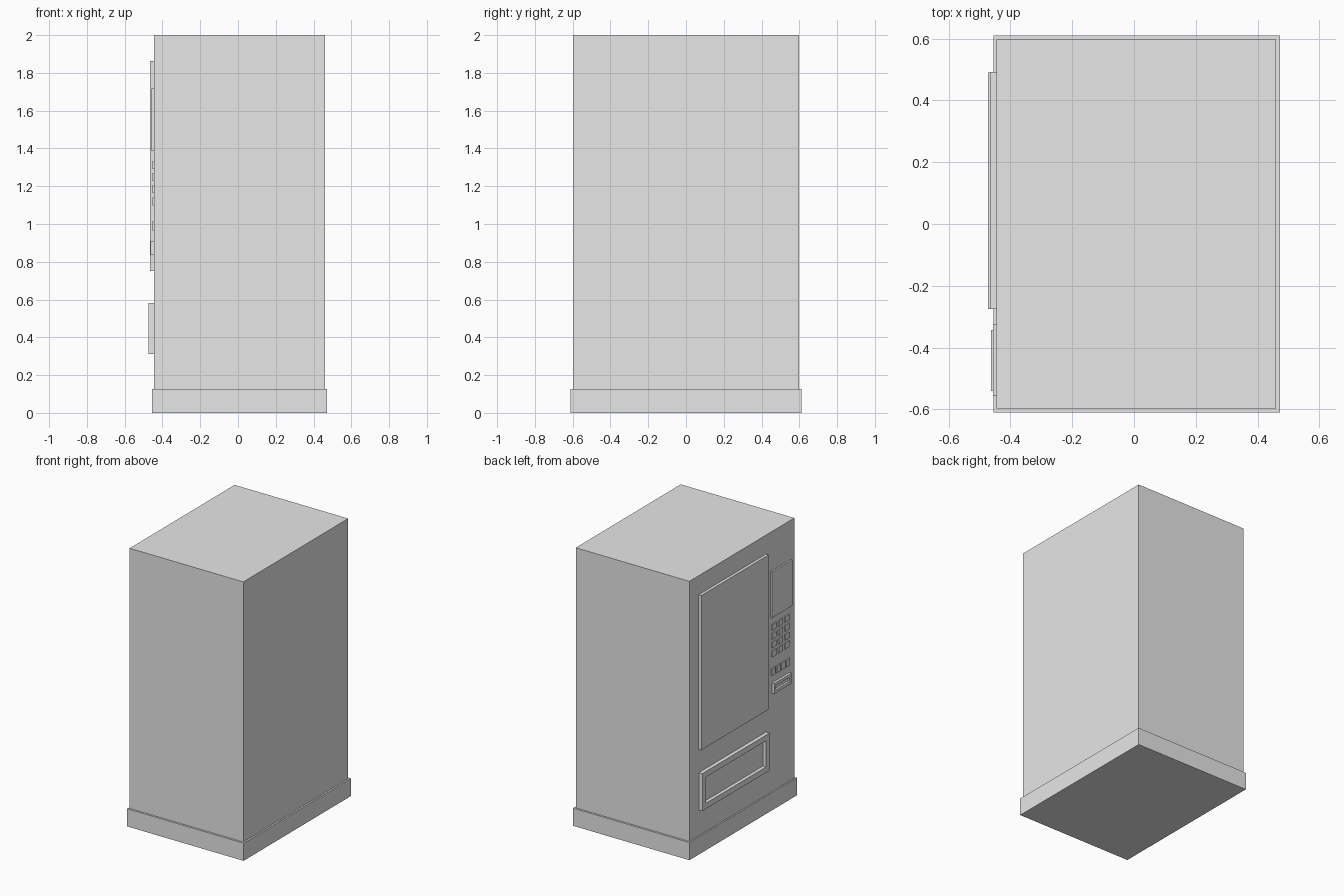
import bpy
import bmesh

cube = bpy.data.objects.get("Cube")
if cube:
    bpy.data.objects.remove(cube, do_unlink=True)

grey = bpy.data.materials.new("light_grey")
grey.use_nodes = True
grey.diffuse_color = (0.8, 0.8, 0.8, 1)
grey.node_tree.nodes["Principled BSDF"].inputs["Base Color"].default_value = (0.8, 0.8, 0.8, 1)

FACE = -0.445   # plane of the panel side of the cabinet


def box(name, x, y, z, border=0, depth=0):
    """Box between the given ranges, optionally with a recess in its -x face."""
    bm = bmesh.new()
    bmesh.ops.create_cube(bm, size=1)
    for v in bm.verts:
        v.co = [lo + (c + 0.5) * (hi - lo) for c, (lo, hi) in zip(v.co, (x, y, z))]
    if border:
        bm.normal_update()
        panel = min(bm.faces, key=lambda f: f.calc_center_median().x)
        bmesh.ops.inset_region(bm, faces=[panel], thickness=border, use_even_offset=True)
        rim = bmesh.ops.extrude_face_region(bm, geom=[panel])
        floor = [g for g in rim["geom"] if isinstance(g, bmesh.types.BMVert)]
        bmesh.ops.translate(bm, verts=floor, vec=(depth, 0, 0))
        if panel.is_valid:
            bmesh.ops.delete(bm, geom=[panel], context="FACES")
    bmesh.ops.recalc_face_normals(bm, faces=bm.faces)
    mesh = bpy.data.meshes.new(name)
    bm.to_mesh(mesh)
    bm.free()
    mesh.materials.append(grey)
    obj = bpy.data.objects.new(name, mesh)
    bpy.context.collection.objects.link(obj)
    return obj


def fitting(name, out, y, z, border=0, depth=0):
    """Part mounted on the panel side, standing out from it."""
    return box(name, (FACE - out, FACE + 0.002), y, z, border, depth)


# Cabinet and plinth
box("cabinet", (FACE, 0.46), (-0.597, 0.597), (0.12, 2.0))
box("plinth", (-0.455, 0.472), (-0.611, 0.611), (0, 0.127))

# Display window and delivery tray
fitting("display_window", 0.021, (-0.275, 0.492), (0.75, 1.863))
fitting("delivery_tray", 0.028, (-0.275, 0.49), (0.312, 0.582), 0.041, 0.025)

# Control column
fitting("screen", 0.012, (-0.557, -0.325), (1.387, 1.717))
for row in range(4):
    for col in range(3):
        y = -0.36 - col * 0.075
        z = 1.312 - row * 0.064
        fitting(f"key_{row}_{col}", 0.007, (y - 0.025, y + 0.025), (z - 0.021, z + 0.021))
for i in range(4):
    y = -0.353 - i * 0.055
    fitting(f"small_button_{i}", 0.007, (y - 0.021, y + 0.021), (0.965, 1.015))
fitting("payment_slot", 0.018, (-0.54, -0.343), (0.835, 0.91), 0.022, 0.015)
